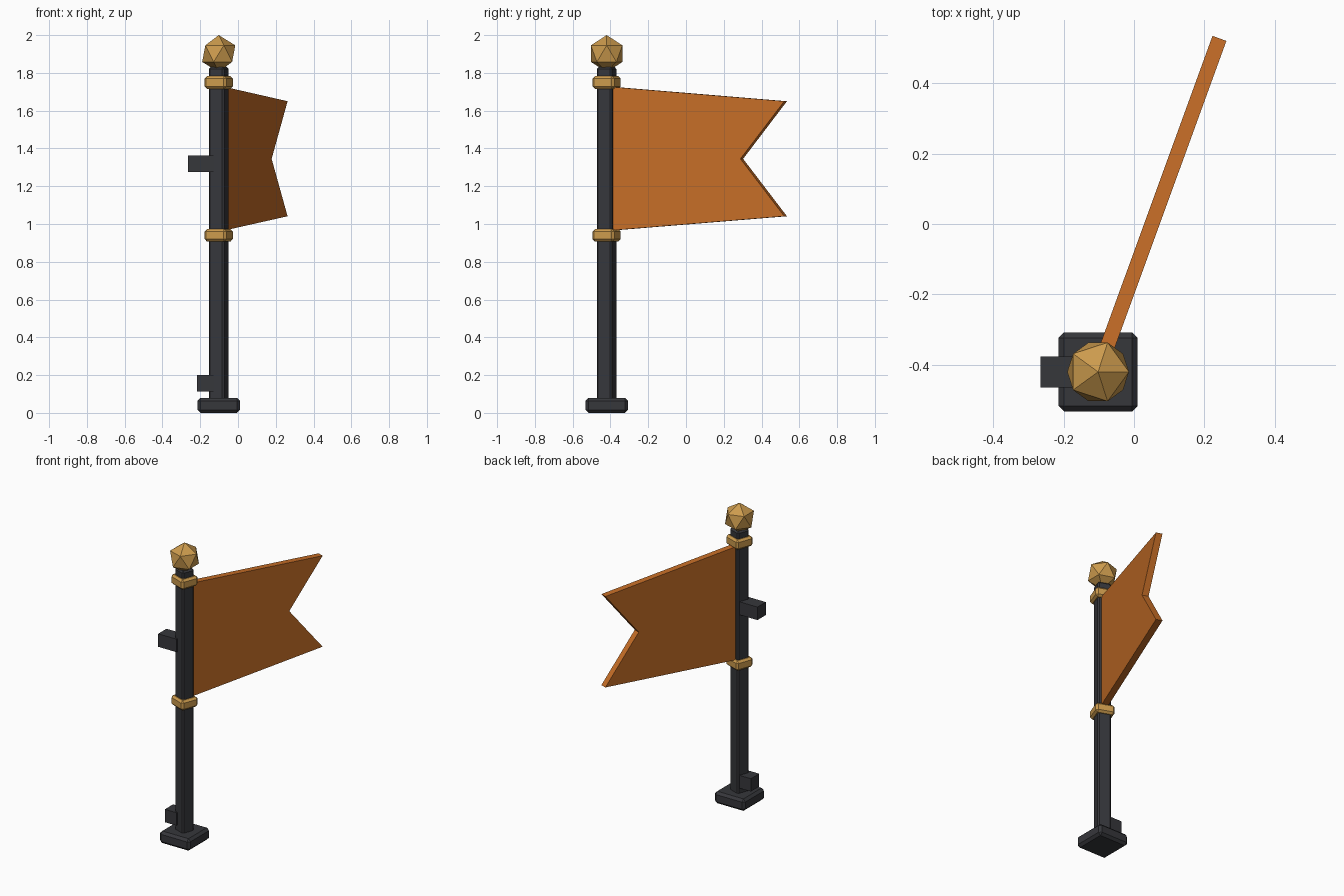
import bpy, bmesh
from math import radians
from mathutils import Matrix, Vector

if "Cube" in bpy.data.objects:
    bpy.data.objects.remove(bpy.data.objects["Cube"])

PX, PY = -0.102, -0.42          # pole axis
TURN = radians(-20)             # pole, bands and flag are turned together


def material(name, rgb):
    m = bpy.data.materials.new(name)
    m.diffuse_color = (*rgb, 1)
    m.use_nodes = True
    m.node_tree.nodes["Principled BSDF"].inputs["Base Color"].default_value = m.diffuse_color
    return m


IRON = material("dark_iron", (0.037, 0.038, 0.044))
GOLD = material("gold", (0.61, 0.33, 0.075))
CLOTH = material("orange_cloth", (0.565, 0.155, 0.02))


def finish(name, bm, mat, loc, turn=0):
    bmesh.ops.recalc_face_normals(bm, faces=bm.faces)
    me = bpy.data.meshes.new(name)
    bm.to_mesh(me)
    bm.free()
    me.materials.append(mat)
    ob = bpy.data.objects.new(name, me)
    ob.location = loc
    ob.rotation_euler.z = turn
    bpy.context.collection.objects.link(ob)
    return ob


def block(name, mat, x, y, z, chamfer=0, turn=0):
    """Box from (min, max) ranges with chamfered edges."""
    bm = bmesh.new()
    size = Vector((x[1] - x[0], y[1] - y[0], z[1] - z[0]))
    bmesh.ops.create_cube(bm, size=1, matrix=Matrix.Diagonal((*size, 1)))
    if chamfer:
        bmesh.ops.bevel(bm, geom=bm.edges[:], offset=chamfer, segments=1,
                        affect='EDGES', profile=0.5)
    return finish(name, bm, mat, (sum(x) / 2, sum(y) / 2, sum(z) / 2), turn)


def around(h):
    return (PX - h, PX + h), (PY - h, PY + h)


# Foot and pole
block("base", IRON, *around(0.1125), (0, 0.08), 0.016)
block("pole", IRON, *around(0.0435), (0.04, 1.83), 0.01, TURN)

# Gold bands above and below the flag
for name, z in (("lower_band", (0.907, 0.973)), ("upper_band", (1.716, 1.783))):
    block(name, GOLD, *around(0.0615), z, 0.013, TURN)

# Wall brackets behind the pole
block("upper_bracket", IRON, (-0.266, -0.13), (PY - 0.044, PY + 0.044), (1.275, 1.362))
block("lower_bracket", IRON, (-0.217, -0.13), (PY - 0.044, PY + 0.044), (0.114, 0.2))

# Faceted finial
bm = bmesh.new()
bmesh.ops.create_icosphere(bm, subdivisions=1, radius=0.098)
finish("finial", bm, GOLD, (PX, PY, 1.902))

# Swallow-tailed flag: profile (distance from pole, height) given thickness
profile = [(0.02, 0.965), (1.008, 1.041), (0.761, 1.345), (1.008, 1.65), (0.02, 1.727)]
bm = bmesh.new()
face = bm.faces.new([bm.verts.new((-0.021, s, z)) for s, z in profile])
ext = bmesh.ops.extrude_face_region(bm, geom=[face], use_keep_orig=True)
bmesh.ops.translate(bm, vec=(0.042, 0, 0),
                    verts=[g for g in ext["geom"] if isinstance(g, bmesh.types.BMVert)])
finish("flag", bm, CLOTH, (PX, PY, 0), TURN)
